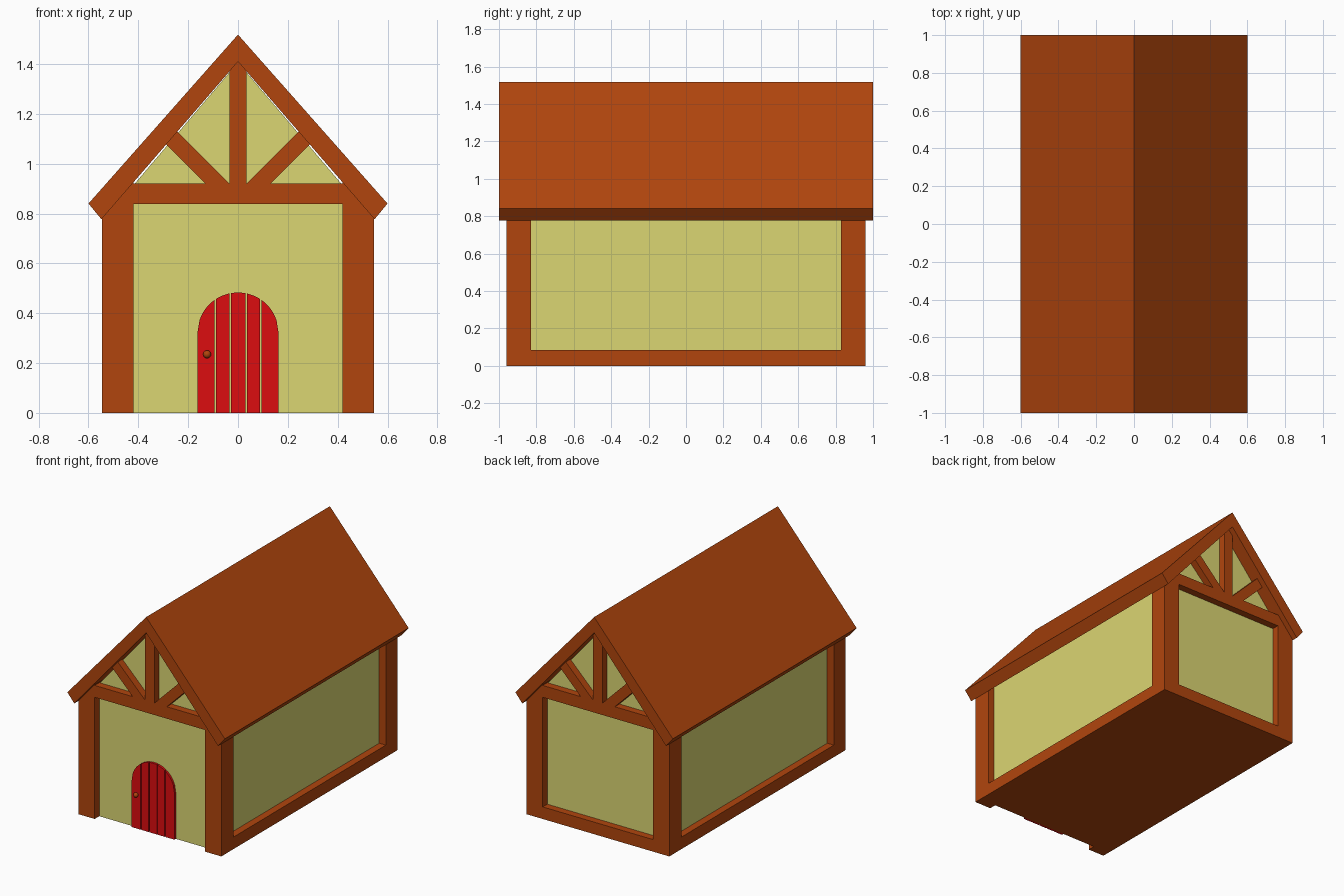
import bpy, bmesh, math

cube = bpy.data.objects.get("Cube")
if cube:
    bpy.data.objects.remove(cube, do_unlink=True)


def material(name, rgb):
    m = bpy.data.materials.new(name)
    m.use_nodes = True
    m.diffuse_color = (*rgb, 1)
    m.node_tree.nodes["Principled BSDF"].inputs["Base Color"].default_value = (*rgb, 1)
    return m


TIMBER = material("brown timber", (0.44, 0.06, 0.004))
PLASTER = material("yellow plaster", (0.71, 0.67, 0.17))
RED = material("red door paint", (0.72, 0.004, 0.005))


def prism(name, profile, y0, y1, mat):
    """Extrude an (x, z) outline along y."""
    bm = bmesh.new()
    base = bm.faces.new([bm.verts.new((x, y0, z)) for x, z in profile])
    ext = bmesh.ops.extrude_face_region(bm, geom=[base])
    for v in ext["geom"]:
        if isinstance(v, bmesh.types.BMVert):
            v.co.y = y1
    bmesh.ops.recalc_face_normals(bm, faces=bm.faces)
    me = bpy.data.meshes.new(name)
    bm.to_mesh(me)
    bm.free()
    me.materials.append(mat)
    ob = bpy.data.objects.new(name, me)
    bpy.context.collection.objects.link(ob)
    return ob


def rect(x0, x1, z0, z1):
    return [(x0, z0), (x1, z0), (x1, z1), (x0, z1)]


W, D = 0.545, 0.96          # outer half width and half depth of the frame
POST, RECESS = 0.125, 0.05  # post thickness, depth of the wall panels
APEX, SLOPE = 1.41, 1.155   # underside of the roof


def under_roof(x):
    return APEX - SLOPE * abs(x)


# Roof
prism("roof", [(0, 1.518), (0.6, 0.84), (0.548, 0.777), (0, APEX),
               (-0.548, 0.777), (-0.6, 0.84)], -1, 1, TIMBER)

# Plastered house body, with a timber underside
wx, wy = W - RECESS, D - RECESS
body = prism("walls", [(-wx, 0), (wx, 0), (wx, 0.825), (0, 1.407), (-wx, 0.825)],
             -wy, wy, PLASTER)
body.data.materials.append(TIMBER)
for p in body.data.polygons:
    if p.normal.z < -0.9:
        p.material_index = 1

for s, side in ((1, "left"), (-1, "right")):
    # Sill along the side wall
    prism(side + "_sill", rect(s * (wx - 0.02), s * W, 0, 0.083),
          -D + POST, D - POST, TIMBER)

for f, end in ((-1, "front"), (1, "back")):
    outer, inner = f * D, f * (wy - 0.02)
    for s, side in ((1, "left"), (-1, "right")):
        # Corner post, its top buried in the roof
        a, b = W - POST, W
        prism(f"{end}_{side}_post",
              [(s * a, 0), (s * b, 0), (s * b, under_roof(b) + 0.03),
               (s * a, under_roof(a) + 0.03)], outer, f * (D - POST - 0.005), TIMBER)
        # Diagonal gable brace at 45 degrees
        prism(f"{end}_{side}_brace",
              [(s * 0.035, 0.92), (s * 0.13, 0.92), (s * 0.305, 1.095),
               (s * 0.255, 1.14)], outer, inner, TIMBER)
    # Tie beam and king post
    prism(end + "_tie_beam", rect(POST - W, W - POST, 0.838, 0.92), outer, inner, TIMBER)
    prism(end + "_king_post", rect(-0.035, 0.035, 0.92, 1.42), outer, inner, TIMBER)

prism("back_sill", rect(POST - W, W - POST, 0, 0.083), wy - 0.02, D, TIMBER)

# Arched door made of planks
R, SPRING, GAP = 0.163, 0.32, 0.003
edges = [-R, -0.091, -0.031, 0.033, 0.092, R]
for i in range(5):
    x0 = edges[i] + (GAP if i > 0 else 0)
    x1 = edges[i + 1] - (GAP if i < 4 else 0)
    arch = []
    for k in range(9):
        x = x1 + (x0 - x1) * k / 8
        arch.append((x, SPRING + math.sqrt(max(R * R - x * x, 0))))
    prism(f"door_plank_{i + 1}", [(x0, 0), (x1, 0)] + arch, -wy - 0.015, -wy + 0.01, RED)

# Door knob
bpy.ops.mesh.primitive_uv_sphere_add(segments=16, ring_count=10, radius=0.016,
                                     location=(-0.124, -wy - 0.025, 0.235))
knob = bpy.context.object
knob.name = "door_knob"
knob.data.materials.append(TIMBER)
bpy.ops.object.shade_smooth()
